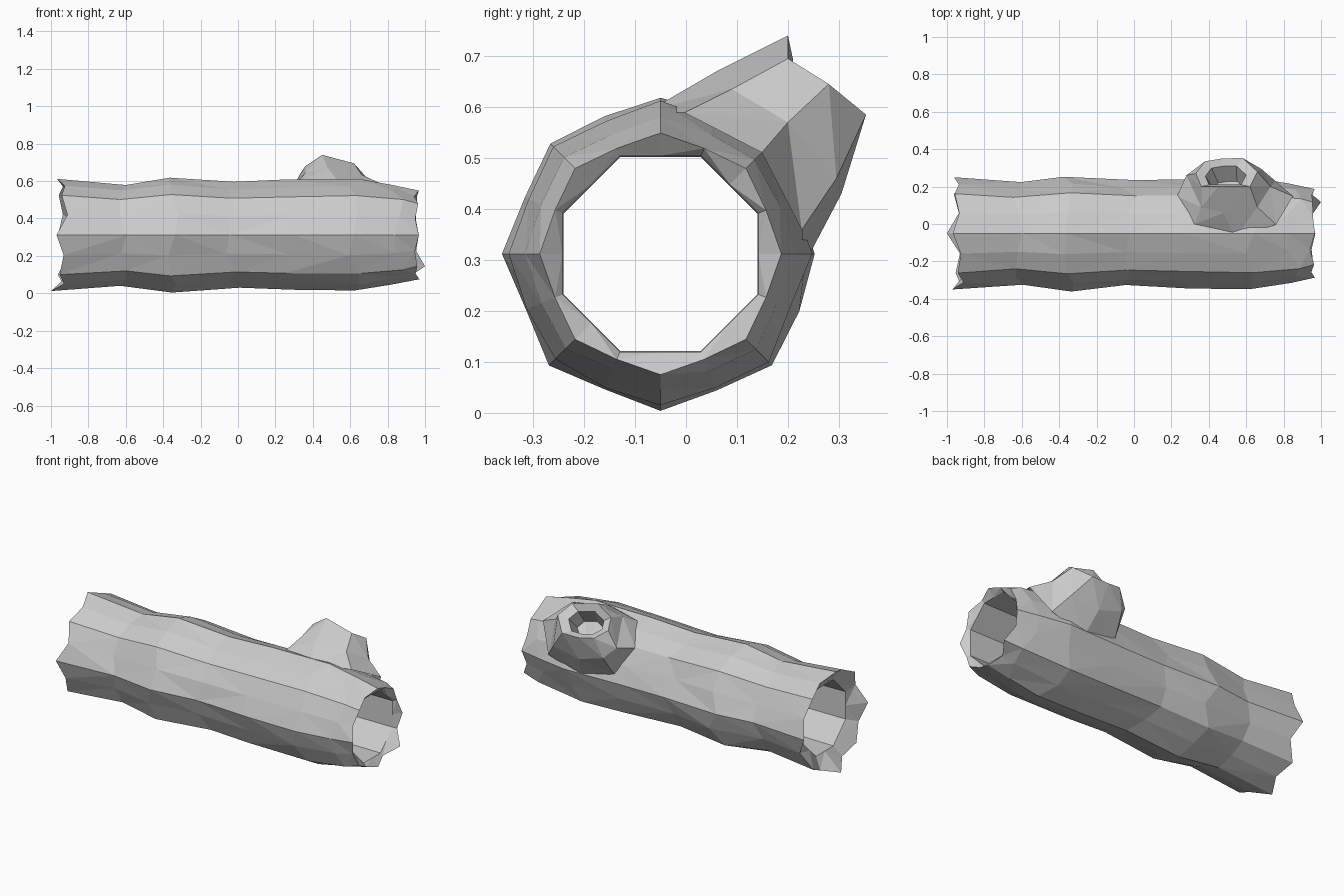
import bpy, bmesh, math, random
from mathutils import Vector

if "Cube" in bpy.data.objects:
    bpy.data.objects.remove(bpy.data.objects["Cube"])

random.seed(4)
CY, CZ, N = -0.05, 0.312, 16


def polar(x, r, deg):
    a = math.radians(deg)
    return Vector((x, CY + r * math.cos(a), CZ + r * math.sin(a)))


def loft(name, rings, closed=False, cap=False):
    """Skin a series of equal-length rings; closed joins last to first."""
    n = len(rings[0])
    verts = [v for ring in rings for v in ring]
    faces = []
    for i in range(len(rings) if closed else len(rings) - 1):
        a, b = i * n, (i + 1) % len(rings) * n
        for k in range(n):
            m = (k + 1) % n
            faces.append((a + k, a + m, b + m, b + k))
    if cap:
        faces.append(tuple(range((len(rings) - 1) * n, len(rings) * n)))
    mesh = bpy.data.meshes.new(name)
    mesh.from_pydata(verts, [], faces)
    bm = bmesh.new()
    bm.from_mesh(mesh)
    bmesh.ops.recalc_face_normals(bm, faces=bm.faces)
    bmesh.ops.triangulate(bm, faces=bm.faces)
    bm.to_mesh(mesh)
    bm.free()
    obj = bpy.data.objects.new(name, mesh)
    bpy.context.collection.objects.link(obj)
    return obj


# Hollow log: wavy eight-ridged bark, ragged ends, octagonal bore
sections = [(-0.96, 0.30), (-0.63, 0.272), (-0.34, 0.308), (-0.03, 0.282),
            (0.27, 0.293), (0.61, 0.297), (0.86, 0.265), (0.96, 0.237)]
last = len(sections) - 1
rings = []
for i, (x, r) in enumerate(sections):
    ring = []
    for k in range(N):
        ridge = k % 2 == 0
        rr = r * (1 if ridge else 0.945)
        if i == 0:        # left end, ridges jut out past the notches
            dx = random.uniform(-0.01, 0.02) if ridge else random.uniform(0.02, 0.055)
            dx = {12: -0.04, 8: -0.01}.get(k, dx)
        elif i == last:   # right end, one splinter low at the back
            dx = random.uniform(-0.005, 0.01) if ridge else random.uniform(-0.02, 0)
            dx = 0.04 if k == 14 else dx
        else:
            dx = random.uniform(-0.04, 0.04)
            rr += 0 if k == 12 else random.uniform(-0.006, 0.004)
        ring.append(polar(x + dx, rr, k * 22.5))
    rings.append(ring)
for x, r in ((0.93, 0.208), (0.3, 0.206), (-0.3, 0.207), (-0.89, 0.216)):
    rings.append([polar(x, r * (1 if k % 2 else 0.924), k * 22.5) for k in range(N)])
loft("hollow_log", rings, closed=True)

# Broken branch stub: wide foot on the bark narrowing to a hollow lip
foot = []
for k in range(8):
    a = math.radians(k * 45)
    foot.append(polar(0.54 + 0.31 * math.cos(a), 0.281, 45 + 50 * math.sin(a)))
swell = [(0.73, 0.20, 0.57), (0.66, 0.09, 0.635), (0.48, 0.06, 0.67), (0.36, 0.09, 0.645),
         (0.28, 0.26, 0.54), (0.34, 0.305, 0.48), (0.50, 0.305, 0.43), (0.68, 0.295, 0.46)]
lip = [(0.66, 0.28, 0.645), (0.62, 0.20, 0.695), (0.45, 0.20, 0.74), (0.36, 0.20, 0.68),
       (0.33, 0.27, 0.635), (0.38, 0.335, 0.60), (0.47, 0.35, 0.585), (0.58, 0.353, 0.585)]
swell, lip = [[Vector(p) for p in pts] for pts in (swell, lip)]
centre = sum(lip, Vector()) / 8
inner = [centre + (p - centre) * 0.66 + Vector((0, -0.015, -0.015)) for p in lip]
bottom = [centre + (p - centre) * 0.5 + Vector((0.02, -0.085, -0.09)) for p in lip]
loft("branch_stub", [foot, swell, lip, inner, bottom], cap=True)
